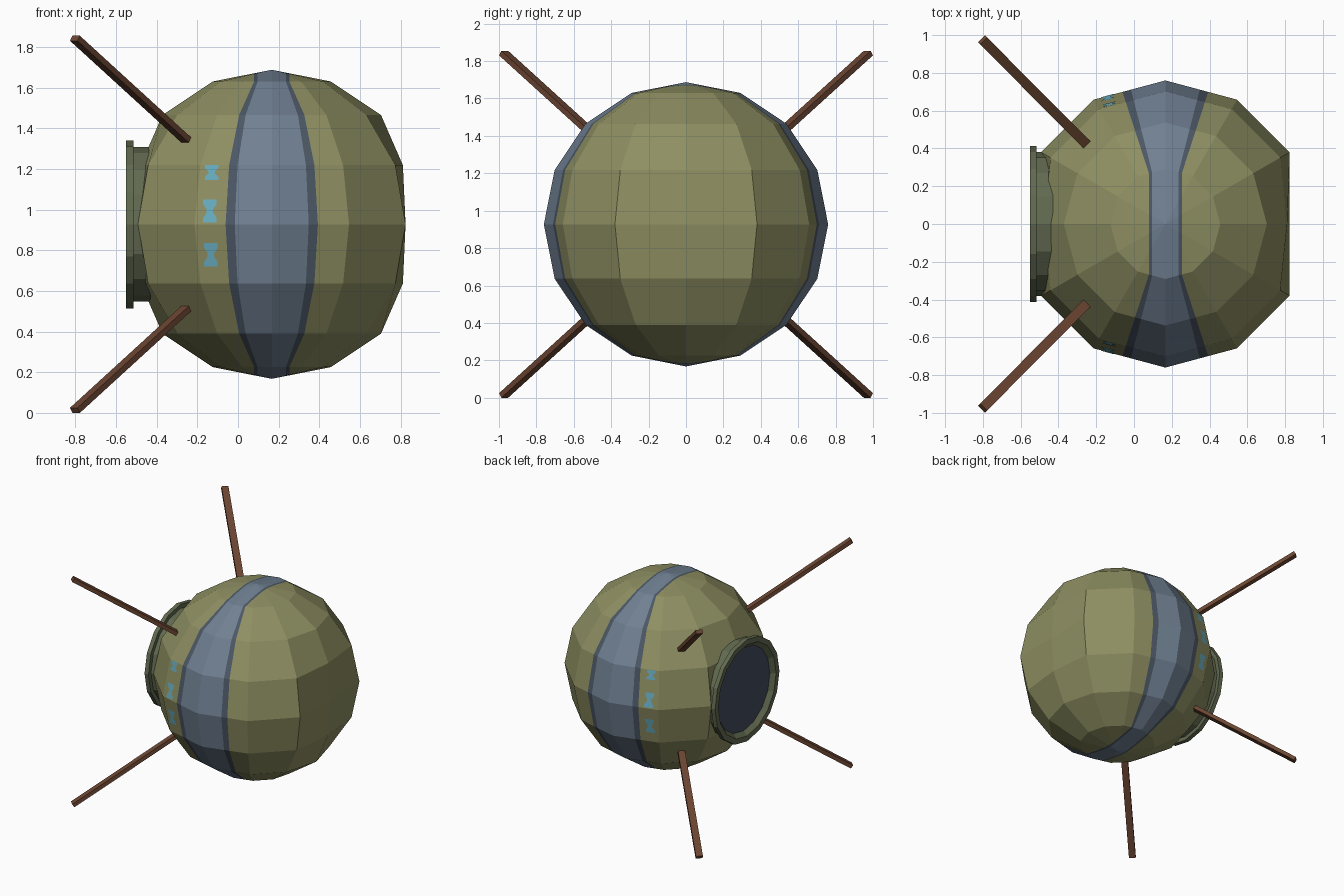
import bpy, bmesh, math
from mathutils import Vector, Matrix

if "Cube" in bpy.data.objects:
    bpy.data.objects.remove(bpy.data.objects["Cube"])

CX, CZ, R = 0.166, 0.9275, 0.76


def mat(name, r, g, b):
    lin = [(c / 255 / 12.92) if c < 11 else ((c / 255 + 0.055) / 1.055) ** 2.4 for c in (r, g, b)]
    m = bpy.data.materials.new(name)
    m.diffuse_color = (*lin, 1)
    m.use_nodes = True
    m.node_tree.nodes["Principled BSDF"].inputs["Base Color"].default_value = m.diffuse_color
    return m


olive = mat("olive hull", 142, 143, 98)
slate = mat("slate band", 112, 128, 146)
slate_dark = mat("dark slate trim", 76, 88, 102)
collar_green = mat("grey green collar", 98, 106, 80)
glass = mat("dark window", 68, 75, 92)
brown = mat("brown rod", 108, 70, 50)
cyan = mat("cyan mark", 104, 172, 192)


def finish(name, bm, mats, fix=True):
    if fix:
        bmesh.ops.recalc_face_normals(bm, faces=bm.faces)
    me = bpy.data.meshes.new(name)
    bm.to_mesh(me)
    bm.free()
    for m in mats:
        me.materials.append(m)
    ob = bpy.data.objects.new(name, me)
    bpy.context.collection.objects.link(ob)
    return ob


# Hull: 12 x 8 sphere, flattened at both x ends, with the band cut into its faces
bm = bmesh.new()
bmesh.ops.create_uvsphere(bm, u_segments=12, v_segments=8, radius=R)
for v in bm.verts:
    if abs(v.co.y) < 1e-3 and abs(v.co.x) > 0.66:
        v.co.x = math.copysign(0.658 if abs(v.co.z) < 0.1 else 0.645, v.co.x)

RING3 = math.sin(math.radians(22.5))


def is_cap(f):
    return abs(f.calc_center_median().z) > R * math.cos(math.radians(22.5)) + 1e-3


def slope(w):
    return w / (R - w * math.tan(math.radians(15)))


def cut(cap, normal, co=(0, 0, 0)):
    faces = [f for f in bm.faces if is_cap(f) == cap]
    geom = faces + list({e for f in faces for e in f.edges}) + list({v for f in faces for v in f.verts})
    bmesh.ops.bisect_plane(bm, geom=geom, dist=1e-4, plane_co=co, plane_no=normal)


OUTER, INNER = 0.227, 0.182
for w in (OUTER, INNER):
    for s in (-1, 1):
        cut(False, Vector((1, s * slope(w), 0)).normalized())
        cut(True, (1, 0, 0), (s * w * RING3, 0, 0))
for f in bm.faces:
    c = f.calc_center_median()

    def inside(w):
        return abs(c.x) < (w * RING3 if is_cap(f) else abs(c.y) * slope(w))
    f.material_index = 1 if inside(INNER) else 2 if inside(OUTER) else 0
bmesh.ops.translate(bm, verts=bm.verts, vec=(CX, 0, CZ))
finish("hull", bm, [olive, slate, slate_dark])

# Collar: stepped ring turned around the x axis
SIDES = 16
profile = [(-0.43, 0.33), (-0.43, 0.38), (-0.515, 0.38), (-0.515, 0.413),
           (-0.55, 0.413), (-0.55, 0.37), (-0.515, 0.335)]


def ring(bm, x, r):
    return [bm.verts.new((x, r * math.cos(2 * math.pi * i / SIDES),
                          CZ + r * math.sin(2 * math.pi * i / SIDES))) for i in range(SIDES)]


bm = bmesh.new()
rings = [ring(bm, x, r) for x, r in profile]
for a, b in zip(rings, rings[1:] + rings[:1]):
    for i in range(SIDES):
        j = (i + 1) % SIDES
        bm.faces.new((a[i], a[j], b[j], b[i]))
finish("collar", bm, [collar_green])

# Window disc inside the collar
bm = bmesh.new()
f = bm.faces.new(ring(bm, -0.517, 0.338))
f.normal_update()
if f.normal.x > 0:
    f.normal_flip()
finish("window", bm, [glass], False)

# Four rods leaning out and back
for sy in (-1, 1):
    for sz in (-1, 1):
        a = Vector((-0.255, sy * 0.425, CZ + sz * 0.415))
        b = Vector((-0.802, sy * 0.975, CZ + sz * 0.915))
        d = (b - a).normalized()
        side = d.cross(Vector((0, 0, 1))).normalized()
        up = side.cross(d)
        rot = Matrix((side, d, up)).transposed().to_4x4()
        bm = bmesh.new()
        bmesh.ops.create_cube(bm, size=1)
        bmesh.ops.scale(bm, vec=(0.052, (b - a).length, 0.03), verts=bm.verts)
        bmesh.ops.transform(bm, matrix=Matrix.Translation((a + b) / 2) @ rot, verts=bm.verts)
        finish(f"rod_{'front' if sy < 0 else 'back'}_{'top' if sz > 0 else 'bottom'}", bm, [brown])


# Waisted marks lying on the facet beside the band, front and back
def facet_y(x, z):
    t = abs(z - CZ) / (R * RING3)
    a = math.cos(math.radians(15)) * R * (1 - t * (1 - math.cos(math.radians(22.5)))) + 0.004
    return (a - (x - CX) * math.cos(math.radians(105))) / math.sin(math.radians(105))


for sy in (-1, 1):
    bm = bmesh.new()
    for x, z, h in ((-0.13, 1.182, 0.036), (-0.138, 0.993, 0.056), (-0.133, 0.777, 0.058)):
        rows = []
        for k, w in ((1, 0.033), (0.6, 0.033), (0.15, 0.016), (-0.15, 0.016), (-0.6, 0.033), (-1, 0.033)):
            zz = z + k * h
            rows.append([bm.verts.new((xx, sy * facet_y(xx, zz), zz)) for xx in (x - w, x + w)])
        for p, q in zip(rows, rows[1:]):
            f = bm.faces.new((p[0], q[0], q[1], p[1]))
            f.normal_update()
            if f.normal.y * sy < 0:
                f.normal_flip()
    finish(f"marks_{'front' if sy < 0 else 'back'}", bm, [cyan], False)
